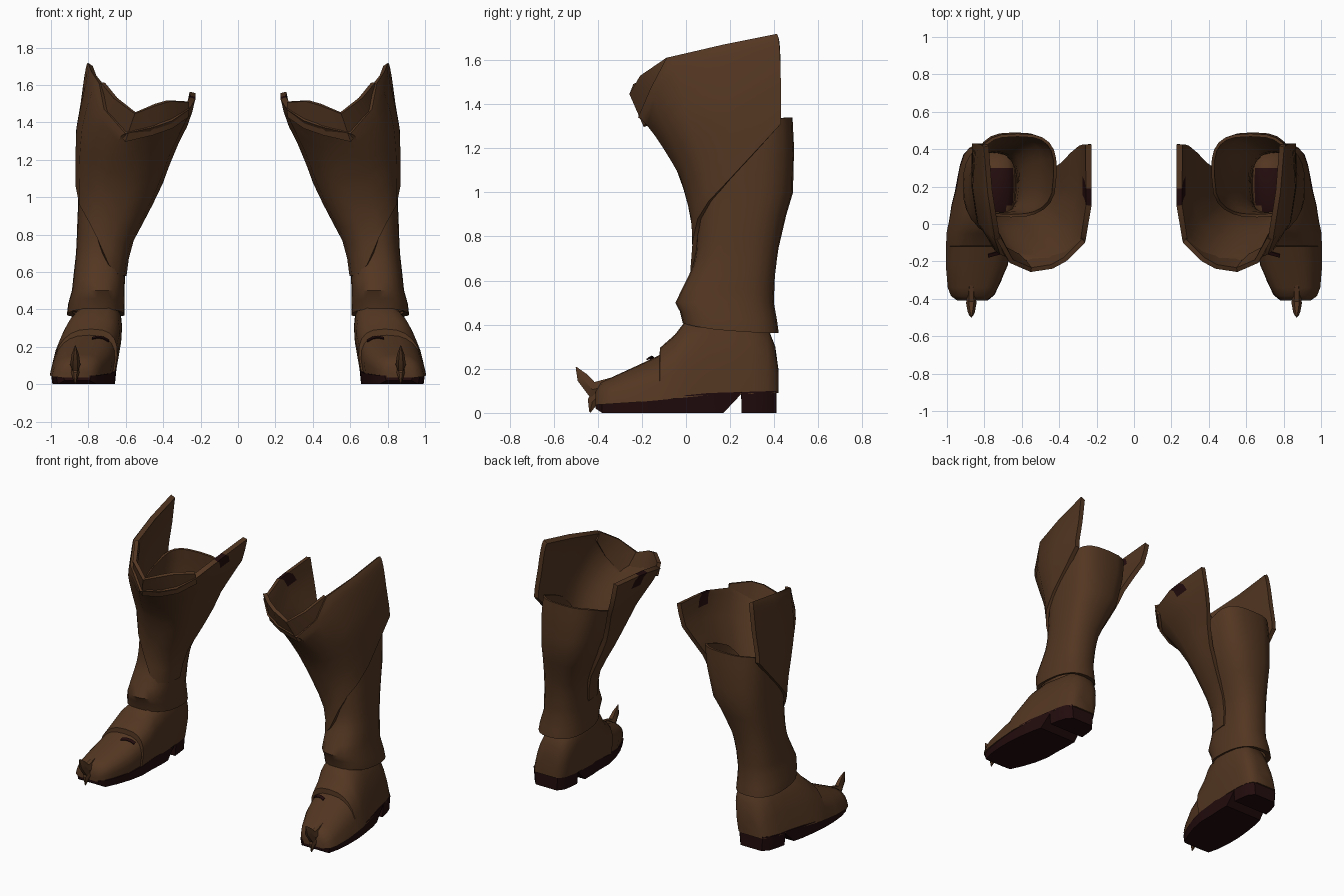
import bpy, bmesh, math
from mathutils import Vector

if "Cube" in bpy.data.objects:
    bpy.data.objects.remove(bpy.data.objects["Cube"])


def material(name, rgb):
    m = bpy.data.materials.new(name)
    m.diffuse_color = (*rgb, 1)
    m.use_nodes = True
    m.node_tree.nodes["Principled BSDF"].inputs["Base Color"].default_value = m.diffuse_color
    return m


LEATHER = material("brown leather", (0.086, 0.037, 0.0155))
DARK = material("dark maroon", (0.016, 0.0035, 0.004))


def interp(table, t):
    """Linear look-up of a row in a table keyed by its first column."""
    if t <= table[0][0]:
        return table[0][1:]
    for a, b in zip(table, table[1:]):
        if t <= b[0]:
            f = (t - a[0]) / (b[0] - a[0])
            return [p + (q - p) * f for p, q in zip(a[1:], b[1:])]
    return table[-1][1:]


def power(v, e):
    return math.copysign(abs(v) ** e, v)


def loft(name, rings, closed=False, caps=False, thickness=0, dark=None, mats=(LEATHER, DARK), angle=40):
    """Skin rows of points, mirror to the other boot, shade by angle."""
    bm = bmesh.new()
    vs = [[bm.verts.new(p) for p in r] for r in rings]
    n = len(rings[0])
    for i in range(len(rings) - 1):
        for j in range(n if closed else n - 1):
            k = (j + 1) % n
            f = bm.faces.new((vs[i][j], vs[i][k], vs[i + 1][k], vs[i + 1][j]))
            if dark and dark(i, j, f.calc_center_median()):
                f.material_index = 1
    if caps:
        bm.faces.new(vs[0][::-1])
        bm.faces.new(vs[-1])
    bmesh.ops.recalc_face_normals(bm, faces=bm.faces)
    me = bpy.data.meshes.new(name)
    bm.to_mesh(me)
    bm.free()
    for m in mats:
        me.materials.append(m)
    ob = bpy.data.objects.new(name, me)
    bpy.context.collection.objects.link(ob)
    if thickness:
        s = ob.modifiers.new("thickness", 'SOLIDIFY')
        s.thickness, s.offset = thickness, 0
    ob.modifiers.new("pair", 'MIRROR').use_mirror_merge = False
    bpy.ops.object.select_all(action='DESELECT')
    ob.select_set(True)
    bpy.context.view_layer.objects.active = ob
    bpy.ops.object.convert(target='MESH')
    bpy.ops.object.shade_smooth_by_angle(angle=math.radians(angle))
    return ob


# Calf shaft: tube with flared ankle hem, rim high at the back (z, inner x, outer x, front y, back y)
CALF = [(0.37, .61, .91, -.01, .415), (0.42, .615, .90, -.02, .405), (0.50, .615, .88, -.04, .39),
        (0.62, .61, .867, .02, .395), (0.68, .605, .86, .045, .402), (0.75, .59, .855, .055, .412),
        (0.90, .525, .85, .055, .447), (1.00, .475, .845, .045, .477), (1.20, .43, .842, .03, .482),
        (1.34, .415, .83, .03, .475)]
rings = []
for z0 in (.37, .42, .50, .56, .62, .69, .75, .83, .90, 1.0, 1.1, 1.2, 1.28, 1.34):
    ring = []
    e = .8 - .14 * min(max((z0 - .8) / .5, 0), 1)
    for j in range(24):
        a = math.tau * j / 24
        c, s = math.cos(a), math.sin(a)
        front = (1 - s) / 2
        z = z0 if z0 < .62 else .62 + (z0 - .62) * (1 - .45 * front ** 2.2)
        xi, xo, yf, yb = interp(CALF, z)
        if z0 < .45:
            z += .045 * front ** 2 - .003
        ring.append(((xi + xo) / 2 + (xo - xi) / 2 * power(c, e),
                     (yf + yb) / 2 + (yb - yf) / 2 * power(s, e), z))
    rings.append(ring)
# Underside of the hem turns inward to meet the foot
rings.insert(0, [(.76 + (x - .76) * .86, .2 + (y - .2) * .86, z + .012) for x, y, z in rings[0]])
loft("calf_shaft", rings, closed=True, thickness=.016)

# Shin plate: wraps the front, open behind, tall outer flap and lower inner flap (z, inner x, outer x, front y)
SHIN = [(.58, .612, .868, .01), (.66, .603, .86, .037), (.75, .583, .855, .045), (.82, .553, .852, .04),
        (.90, .503, .85, .033), (1.07, .42, .853, -.01), (1.22, .367, .853, -.095), (1.36, .283, .85, -.19),
        (1.5, .255, .825, -.21), (1.72, .235, .80, -.2)]
RIM = [(.79, .415, 1.71), (.77, .17, 1.66), (.73, -.08, 1.605), (.705, -.15, 1.47), (.60, -.205, 1.35),
       (.46, -.20, 1.385), (.36, -.17, 1.42), (.273, -.09, 1.48), (.242, .1, 1.53), (.242, .19, 1.54),
       (.243, .425, 1.56)]
LOW = [1.31, 1.06, .96, .88, .78, .64, .59, .58, .58, .58, .58]
rings = []
for f in (0, .1, .2, .3, .4, .5, .6, .7, .78, .86, .93, 1):
    ring = []
    for j, (top, low) in enumerate(zip(RIM, LOW)):
        z = low + (top[2] - low) * f
        xi, xo, yf = interp(SHIN, z)
        a = math.pi * min(max(j - 1, 0), 7) / 7
        x = (xi + xo) / 2 + (xo - xi) / 2 * power(math.cos(a), .85)
        y = .2 - (.2 - yf) * power(math.sin(a), .85)
        edge = interp([(.58, .215), (.9, .27), (1.15, .31), (1.35, .42), (1.5, .43)], z)[0]
        if j == 0:
            y = .43
        if j == 9:
            y = (.2 + edge) / 2
        if j == 10:
            y = edge
        ring.append(Vector((x, y, z)).lerp(Vector(top), f ** 5))
    rings.append(ring)
loft("shin_plate", rings, thickness=.032, dark=lambda i, j, c: j == 8 and i > 8)

# Knee collar: second lip standing proud of the front rim
COLLAR = [(.722, -.08, 1.612), (.655, -.20, 1.53), (.55, -.245, 1.45), (.44, -.228, 1.495),
          (.37, -.19, 1.515), (.27, -.09, 1.51)]
base = [Vector(p) + Vector((0, .025, -.05)) for p in RIM[2:8]]
loft("knee_collar", [base, COLLAR], thickness=.025)

# Foot: arched sections from toe to heel (y, inner x, outer x, top z)
FOOT = [(-.41, .785, .935, .10), (-.385, .75, .97, .14), (-.34, .725, .988, .16), (-.22, .677, 1.0, .215),
        (-.12, .665, 1.0, .262), (-.118, .655, 1.0, .295), (-.05, .655, 1.0, .355), (0, .655, .99, .42),
        (.1, .65, .975, .45), (.2, .65, .95, .45), (.3, .655, .935, .44), (.37, .668, .912, .39),
        (.405, .69, .885, .30), (.42, .72, .86, .19)]


def sole_top(y):
    return interp([(-.43, .035), (-.2, .05), (.1, .08), (.42, .09)], y)[0]


rings = []
for y, xi, xo, zt in FOOT:
    z0, ring = sole_top(y), []
    for j in range(13):
        a = math.pi * j / 12
        z = z0 + (zt - z0) * power(math.sin(a), .7)
        ring.append(((xi + xo) / 2 + (xo - xi) / 2 * power(math.cos(a), .75) - .2 * (z - .08), y, z))
    rings.append(ring)
loft("foot_upper", rings, closed=True, caps=True, dark=lambda i, j, c: c.z > .415)

# Sole and heel block with an arch notch between them (y, bottom z)
BOTTOM = [(-.41, .02), (-.38, 0), (-.3, 0), (-.2, 0), (-.1, 0), (0, 0), (.1, 0), (.17, 0), (.25, .085),
          (.252, 0), (.32, 0), (.37, 0), (.41, 0)]
rings = []
for y, zb in BOTTOM:
    xi, xo, _ = interp(FOOT, y)
    zt = sole_top(y) + .01
    rings.append([(xi + .008, y, zb), (xo - .008, y, zb), (xo + .001, y, zt), (xi - .001, y, zt)])
loft("sole", rings, closed=True, caps=True, mats=(DARK,), angle=30)

# Upturned toe horn and the small claw beneath it (y, z, half size)
for name, path in (("toe_horn", [(-.26, .165, .02), (-.35, .125, .036), (-.425, .105, .042), (-.47, .16, .03),
                                 (-.498, .207, .003)]),
                   ("toe_claw", [(-.38, .09, .045), (-.425, .05, .028), (-.435, .003, .004)])):
    rings = []
    for i, (y, z, r) in enumerate(path):
        a, b = path[max(i - 1, 0)], path[min(i + 1, len(path) - 1)]
        d = Vector((0, b[0] - a[0], b[1] - a[1])).normalized()
        up = Vector((1, 0, 0)).cross(d)
        rings.append([Vector((.87, y, z)) + r * (Vector((.65 * math.cos(t), 0, 0)) + up * math.sin(t))
                      for t in (math.tau * k / 6 for k in range(6))])
    loft(name, rings, closed=True, caps=True)

# Worn slit across the instep
rings = [[(.69 + .03 * k, -.155 - .008 * k + w, .226 + .005 * k + w * .5 + .012 * (k in (1, 2))) for k in range(4)]
         for w in (0, .018)]
loft("instep_slit", rings, thickness=.006, mats=(DARK,))
